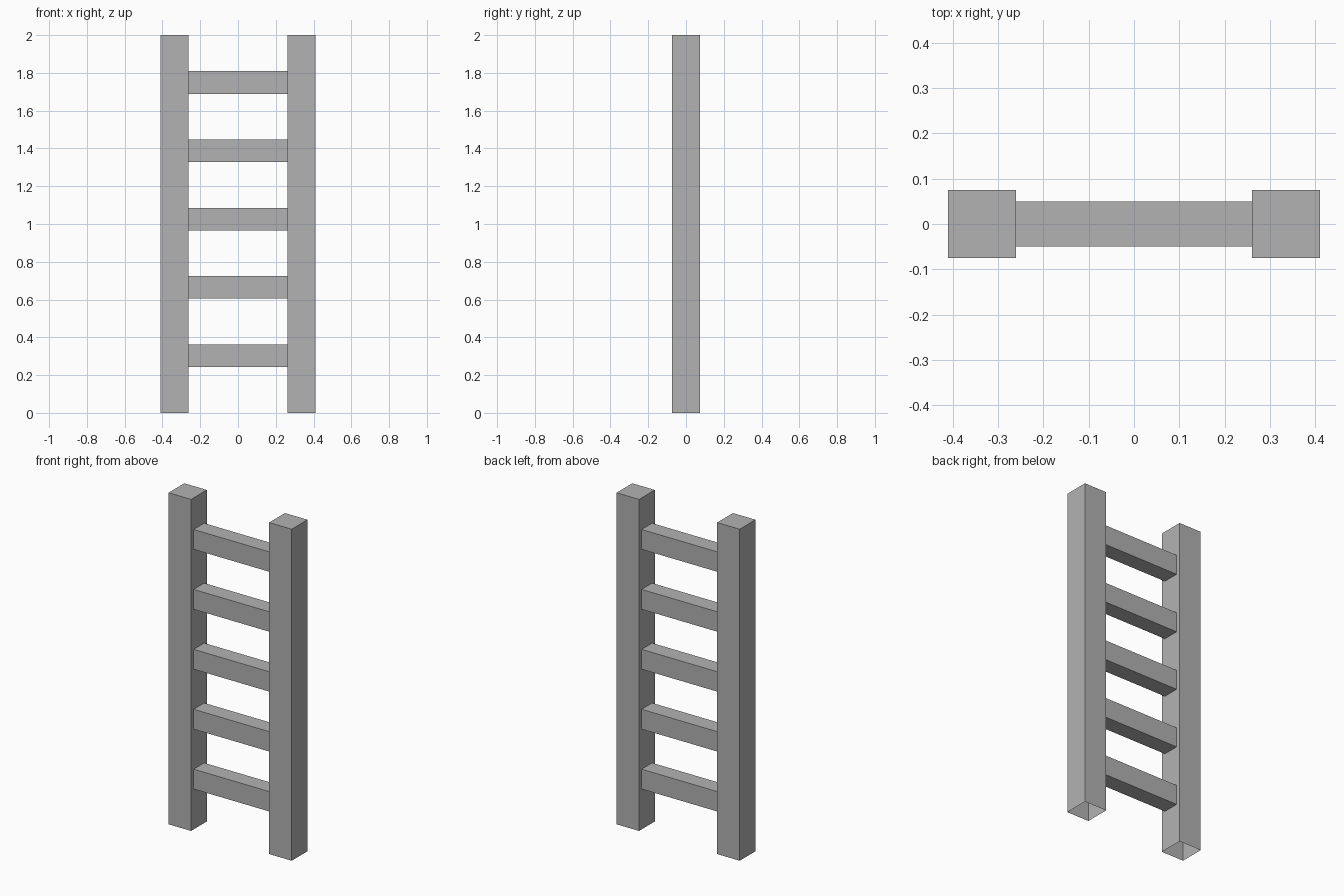
import bpy
import bmesh
from mathutils import Matrix, Vector

default = bpy.data.objects.get("Cube")
if default:
    bpy.data.objects.remove(default, do_unlink=True)

# Single flat grey
grey = bpy.data.materials.new("plain grey")
grey.use_nodes = True
colour = (0.448, 0.448, 0.448, 1)
grey.diffuse_color = colour
grey.node_tree.nodes["Principled BSDF"].inputs["Base Color"].default_value = colour


def open_box(name, size, centre, open_sides):
    """Box without the faces that point along any of open_sides."""
    bm = bmesh.new()
    bmesh.ops.create_cube(bm, size=1, matrix=Matrix.Diagonal((*size, 1)))
    bm.normal_update()
    gone = [f for f in bm.faces
            if any(f.normal.dot(Vector(d)) > 0.9 for d in open_sides)]
    bmesh.ops.delete(bm, geom=gone, context="FACES")
    mesh = bpy.data.meshes.new(name)
    bm.to_mesh(mesh)
    bm.free()
    mesh.materials.append(grey)
    obj = bpy.data.objects.new(name, mesh)
    obj.location = centre
    bpy.context.collection.objects.link(obj)
    return obj


HEIGHT, RAIL, RAIL_X = 2.0, 0.15, 0.336
RUNG_DEPTH, RUNG_HEIGHT, RUNG_STEP, RUNGS = 0.1, 0.12, 0.3615, 5

# Upright rails, hollow at the foot
for side, sign in (("left", 1), ("right", -1)):
    open_box(side + "_rail", (RAIL, RAIL, HEIGHT),
             (sign * RAIL_X, 0, HEIGHT / 2), [(0, 0, -1)])

# Evenly spaced rungs fitted between the inner rail faces
span = 2 * RAIL_X - RAIL
for i in range(RUNGS):
    z = 0.303 + i * RUNG_STEP
    open_box(f"rung_{i + 1}", (span, RUNG_DEPTH, RUNG_HEIGHT),
             (0, 0, z), [(1, 0, 0), (-1, 0, 0)])
